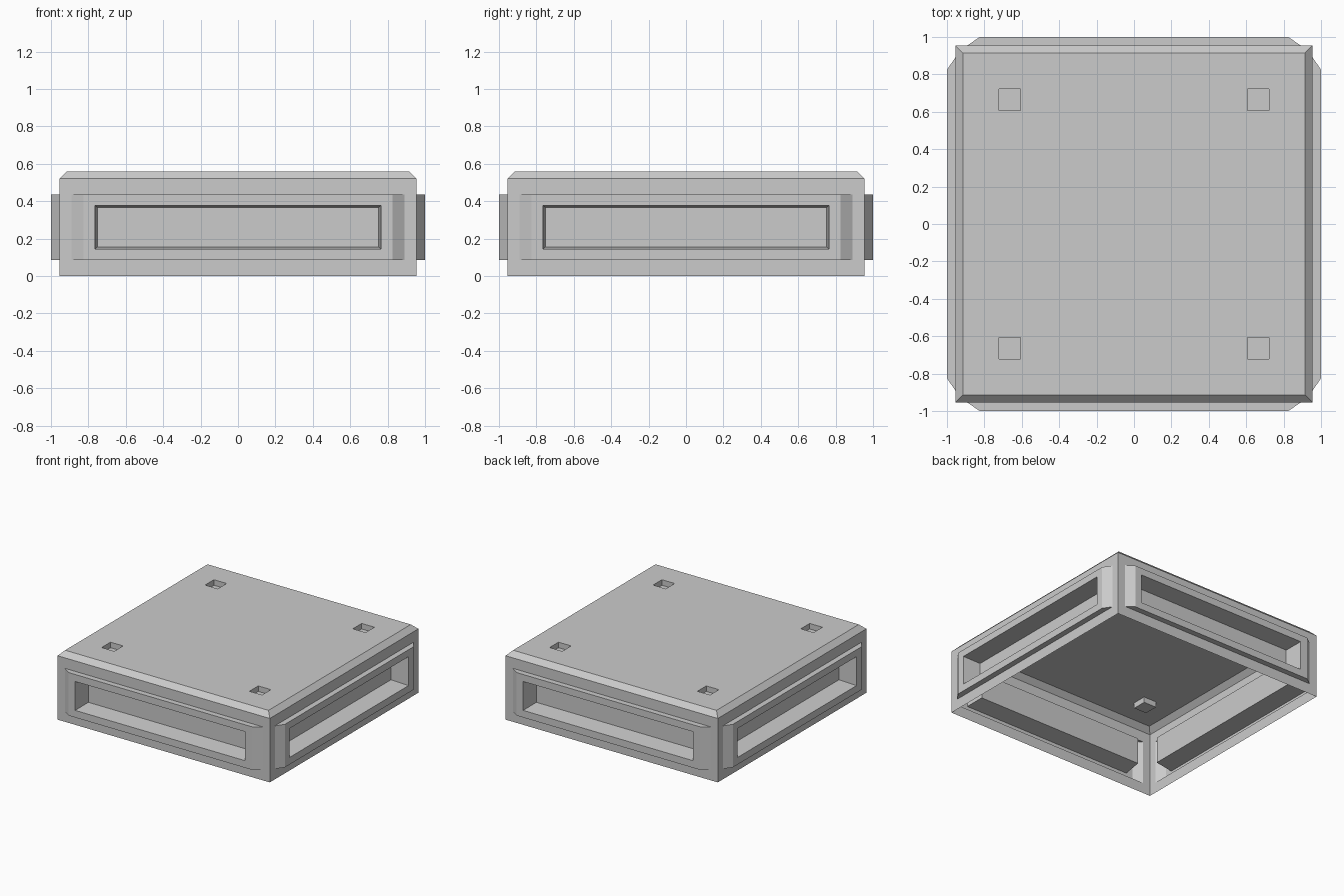
import bpy, bmesh
from math import pi

if "Cube" in bpy.data.objects:
    bpy.data.objects.remove(bpy.data.objects["Cube"])


def bridge(bm, rings, cap=True):
    """Join successive four-corner rings, optionally closing the last one."""
    loops = [[bm.verts.new(p) for p in r] for r in rings]
    for a, b in zip(loops, loops[1:]):
        for i in range(4):
            j = (i + 1) % 4
            bm.faces.new((a[i], a[j], b[j], b[i]))
    if cap:
        bm.faces.new(loops[-1])


def finish(bm, name):
    bmesh.ops.remove_doubles(bm, verts=bm.verts, dist=0.0005)
    mesh = bpy.data.meshes.new(name)
    bm.to_mesh(mesh)
    bm.free()
    return mesh


def add(name, mesh, turn=0.0):
    ob = bpy.data.objects.new(name, mesh)
    ob.rotation_euler.z = turn
    bpy.context.collection.objects.link(ob)


def upright(w, z0, z1, y):
    return [(-w, y, z0), (w, y, z0), (w, y, z1), (-w, y, z1)]


def flat(cx, cy, h, z):
    return [(cx - h, cy - h, z), (cx + h, cy - h, z),
            (cx + h, cy + h, z), (cx - h, cy + h, z)]


# Side wall: thin sheet with raised panel and a recessed window
bm = bmesh.new()
bridge(bm, [upright(0.955, 0.0, 0.52, -0.955),
            upright(0.89, 0.085, 0.435, -0.955),
            upright(0.825, 0.085, 0.435, -1.0),
            upright(0.765, 0.143, 0.378, -1.0),
            upright(0.752, 0.155, 0.367, -0.85)])
side = finish(bm, "side_wall")
for k, label in enumerate(("front", "right", "back", "left")):
    add(label + "_wall", side, k * pi / 2)

# Top plate: chamfered rim, flat deck and four square pockets
bm = bmesh.new()
bridge(bm, [flat(0, 0, 0.955, 0.52), flat(0, 0, 0.915, 0.56)], cap=False)
c, h = 0.665, 0.057
cuts = [-0.915, -c - h, -c + h, c - h, c + h, 0.915]
for i in range(5):
    for j in range(5):
        if i in (1, 3) and j in (1, 3):
            continue
        x0, x1, y0, y1 = cuts[i], cuts[i + 1], cuts[j], cuts[j + 1]
        bm.faces.new([bm.verts.new((x, y, 0.56)) for x, y in
                      ((x0, y0), (x1, y0), (x1, y1), (x0, y1))])
for sx in (-c, c):
    for sy in (-c, c):
        bridge(bm, [flat(sx, sy, h, 0.56), flat(sx, sy, h, 0.515)])
add("top_plate", finish(bm, "top_plate"))
